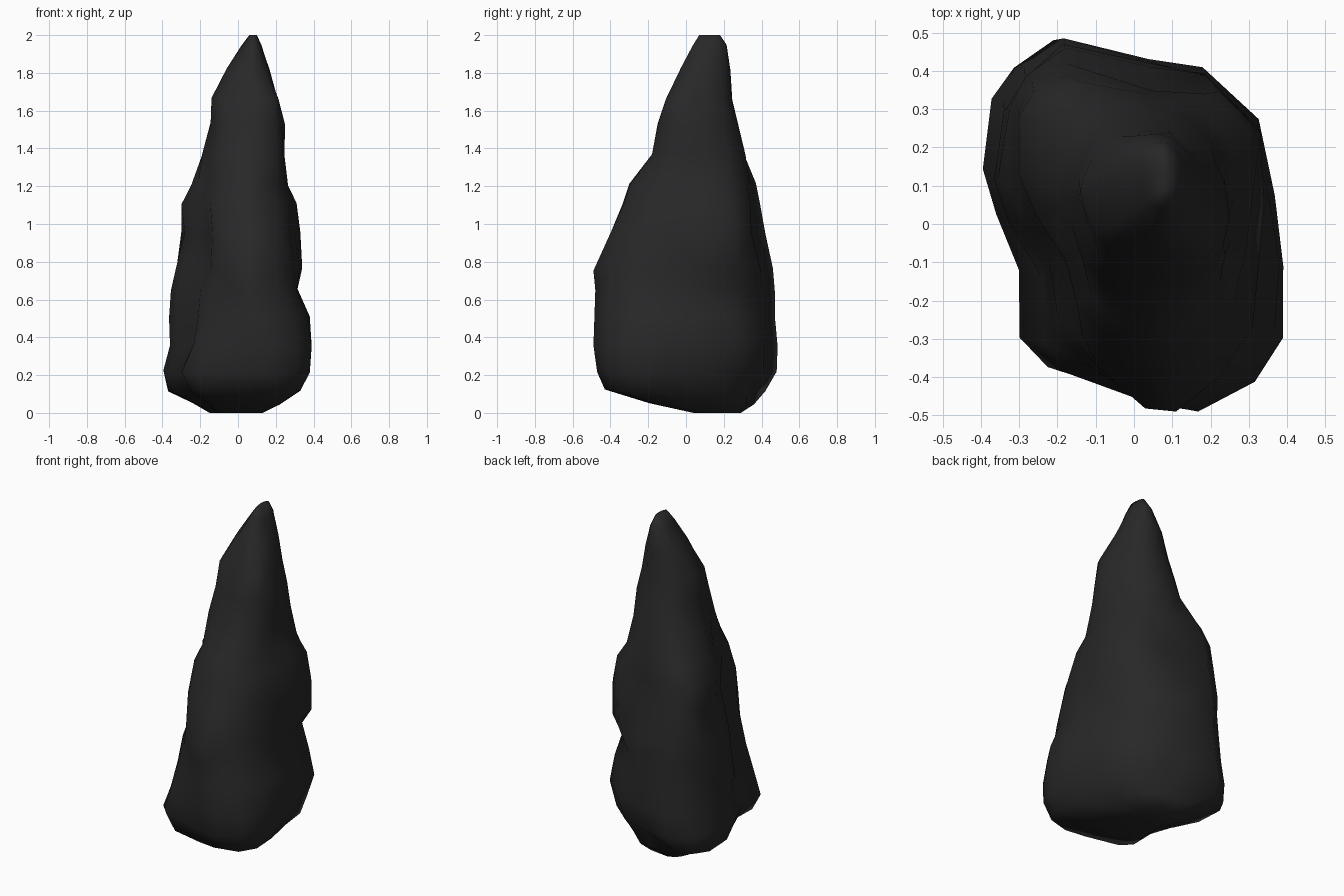
import bpy, bmesh, math, random
from mathutils import Vector
random.seed(4)

# Heights with limits: left, right, front, back, then the four diagonals
# (back right, back left, front left, front right)
LEVELS = [
    (0.00, -0.15, 0.13, 0.04, 0.29),
    (0.05, -0.24, 0.22, -0.20, 0.36),
    (0.12, -0.37, 0.33, -0.43, 0.42, 0.35, 0.51, 0.385, 0.47),
    (0.22, -0.395, 0.38, -0.47, 0.48, 0.395, 0.51, 0.425, 0.515),
    (0.35, -0.36, 0.39, -0.49, 0.485, 0.425, 0.495, 0.395, 0.515),
    (0.51, -0.365, 0.38, -0.485, 0.47, 0.395, 0.48, 0.35, 0.49),
    (0.65, -0.355, 0.315, -0.48, 0.47, 0.365, 0.47, 0.33, 0.455),
    (0.76, -0.33, 0.34, -0.49, 0.46, 0.41, 0.475, 0.33, 0.44),
    (0.95, -0.30, 0.33, -0.40, 0.42, 0.415, 0.465, 0.31, 0.395),
    (1.11, -0.30, 0.31, -0.335, 0.39, 0.385, 0.435, 0.26, 0.335),
    (1.21, -0.245, 0.265, -0.30, 0.37, 0.335, 0.385, 0.215, 0.285),
    (1.37, -0.19, 0.245, -0.18, 0.315, 0.30, 0.275, 0.16, 0.235),
    (1.53, -0.145, 0.25, -0.15, 0.275, 0.275, 0.235, 0.125, 0.215),
    (1.66, -0.14, 0.215, -0.105, 0.245, 0.255, 0.20, 0.095, 0.20),
    (1.82, -0.06, 0.165, -0.03, 0.235),
    (1.94, 0.02, 0.125, 0.035, 0.215),
    (2.00, 0.06, 0.10, 0.07, 0.18),
]
# Skewed plan outline, counter-clockwise from the right
OUTLINE = [(0.37, 0.08), (0.32, 0.28), (0.16, 0.42), (0.02, 0.45), (-0.20, 0.49),
           (-0.31, 0.41), (-0.37, 0.32), (-0.40, 0.13), (-0.36, 0.01), (-0.28, -0.13),
           (-0.27, -0.31), (-0.19, -0.39), (0.02, -0.47), (0.15, -0.49),
           (0.31, -0.41), (0.39, -0.29), (0.395, -0.10)]
DIAGONALS = [Vector(d).normalized() for d in ((1, 1), (-1, 1), (-1, -1), (1, -1))]


def fit_box(pts, limits):
    """Stretch the points to the left, right, front and back limits."""
    for axis in (0, 1):
        lo, hi = limits[2 * axis:2 * axis + 2]
        a, b = min(p[axis] for p in pts), max(p[axis] for p in pts)
        for p in pts:
            p[axis] = lo + (p[axis] - a) / (b - a) * (hi - lo)


def ring(level):
    """Blend the outline towards an ellipse with height, then fit it to all limits."""
    z, box, diag = level[0], level[1:5], level[5:]
    t = min(max((z - 0.9) / 0.8, 0), 0.7)
    pts = []
    for x, y in OUTLINE:
        p = Vector((x / 0.4, y / 0.49))
        pts.append(p.lerp(p.normalized(), t) * (1 + random.uniform(-0.01, 0.01)))
    fit_box(pts, box)
    centre = Vector(((box[0] + box[1]) / 2, (box[2] + box[3]) / 2))
    half = Vector(((box[1] - box[0]) / 2, (box[3] - box[2]) / 2))
    for _ in range(8):
        for d, reach in zip(DIAGONALS, diag):
            gap = reach - max(p.dot(d) for p in pts)
            for p in pts:
                q = Vector(((p.x - centre.x) / half.x, (p.y - centre.y) / half.y))
                w = max(0, q.normalized().dot(d)) ** 4
                p += d * gap * w * 0.7
        fit_box(pts, box)
    wobble = 0.0 if z in (0.0, 2.0) else 0.008
    return [(p.x, p.y, z + random.uniform(-wobble, wobble)) for p in pts]


# Rock spire: lofted rings with closed ends
bm = bmesh.new()
rings = [[bm.verts.new(p) for p in ring(l)] for l in LEVELS]
n = len(OUTLINE)
for a, b in zip(rings, rings[1:]):
    for i in range(n):
        k = (i + 1) % n
        bm.faces.new((a[i], a[k], b[k], b[i]))
bm.faces.new(rings[0][::-1])
bm.faces.new(rings[-1])
bmesh.ops.triangulate(bm, faces=bm.faces[:])
bmesh.ops.recalc_face_normals(bm, faces=bm.faces[:])
for f in bm.faces:
    f.smooth = True
mesh = bpy.data.meshes.new("rock_spire")
bm.to_mesh(mesh)
bm.free()

# Dark stone colour
stone = bpy.data.materials.new("dark stone")
stone.diffuse_color = (0.021, 0.021, 0.021, 1)
mesh.materials.append(stone)
rock = bpy.data.objects.new("rock_spire", mesh)
bpy.context.collection.objects.link(rock)
